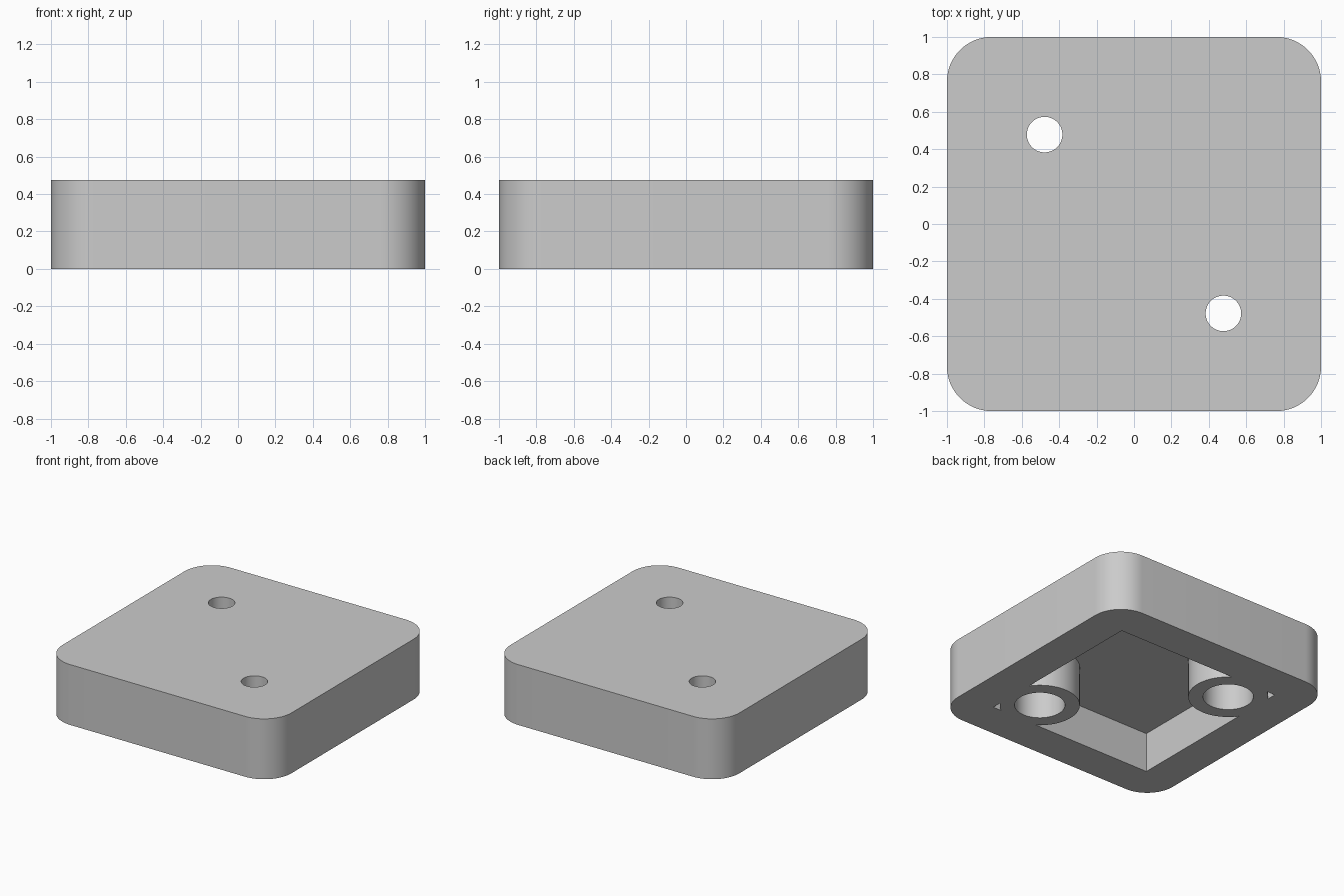
import bpy, bmesh
from mathutils import Matrix

cube = bpy.data.objects.get("Cube")
if cube:
    bpy.data.objects.remove(cube, do_unlink=True)

HEIGHT = 0.476
CORNER = 0.238       # outer corner radius
CAVITY = 0.714       # half width of the hollow
CEILING = 0.312      # top of the hollow and of the counterbores
BOSS, BORE, HOLE = 0.286, 0.18, 0.095
HOLES = [(-0.478, 0.478), (0.478, -0.478)]
UNDER = -0.2         # cutters start below the base

grey = bpy.data.materials.new("plain grey")
grey.use_nodes = True
colour = (0.6, 0.6, 0.6, 1)
grey.diffuse_color = colour
grey.node_tree.nodes["Principled BSDF"].inputs["Base Color"].default_value = colour


def finish(name, bm):
    mesh = bpy.data.meshes.new(name)
    bm.to_mesh(mesh)
    bm.free()
    mesh.materials.append(grey)
    obj = bpy.data.objects.new(name, mesh)
    bpy.context.collection.objects.link(obj)
    return obj


def block(name, half, bottom, top, radius=0):
    bm = bmesh.new()
    size = Matrix.Diagonal((2 * half, 2 * half, top - bottom, 1))
    bmesh.ops.create_cube(bm, size=1, matrix=Matrix.Translation((0, 0, (top + bottom) / 2)) @ size)
    if radius:
        upright = [e for e in bm.edges if abs(e.verts[0].co.z - e.verts[1].co.z) > 0.1]
        bmesh.ops.bevel(bm, geom=upright, offset=radius, segments=16,
                        profile=0.5, affect='EDGES')
    return finish(name, bm)


def cylinder(name, place, radius, bottom, top):
    bm = bmesh.new()
    bmesh.ops.create_cone(bm, cap_ends=True, segments=64, radius1=radius, radius2=radius,
                          depth=top - bottom,
                          matrix=Matrix.Translation((*place, (top + bottom) / 2)))
    return finish(name, bm)


def cut(target, cutter):
    cutter.hide_render = True
    mod = target.modifiers.new("cut", 'BOOLEAN')
    mod.operation, mod.solver, mod.object = 'DIFFERENCE', 'EXACT', cutter
    bpy.context.view_layer.objects.active = target
    bpy.ops.object.modifier_apply(modifier=mod.name)
    bpy.data.objects.remove(cutter, do_unlink=True)


# Rounded body
body = block("hollow_mounting_block", 1, 0, HEIGHT, CORNER)

# Square hollow, leaving a round boss about each screw hole
hollow = block("hollow_cutter", CAVITY, UNDER, CEILING)
for place in HOLES:
    cut(hollow, cylinder("boss_cutter", place, BOSS, 2 * UNDER, 1))
cut(body, hollow)

# Counterbored screw holes
for place in HOLES:
    cut(body, cylinder("counterbore_cutter", place, BORE, UNDER, CEILING))
    cut(body, cylinder("screw_hole_cutter", place, HOLE, UNDER, 1))

# Smooth curves with sharp edges
bpy.ops.object.select_all(action='DESELECT')
body.select_set(True)
bpy.context.view_layer.objects.active = body
bpy.ops.object.shade_smooth_by_angle()
